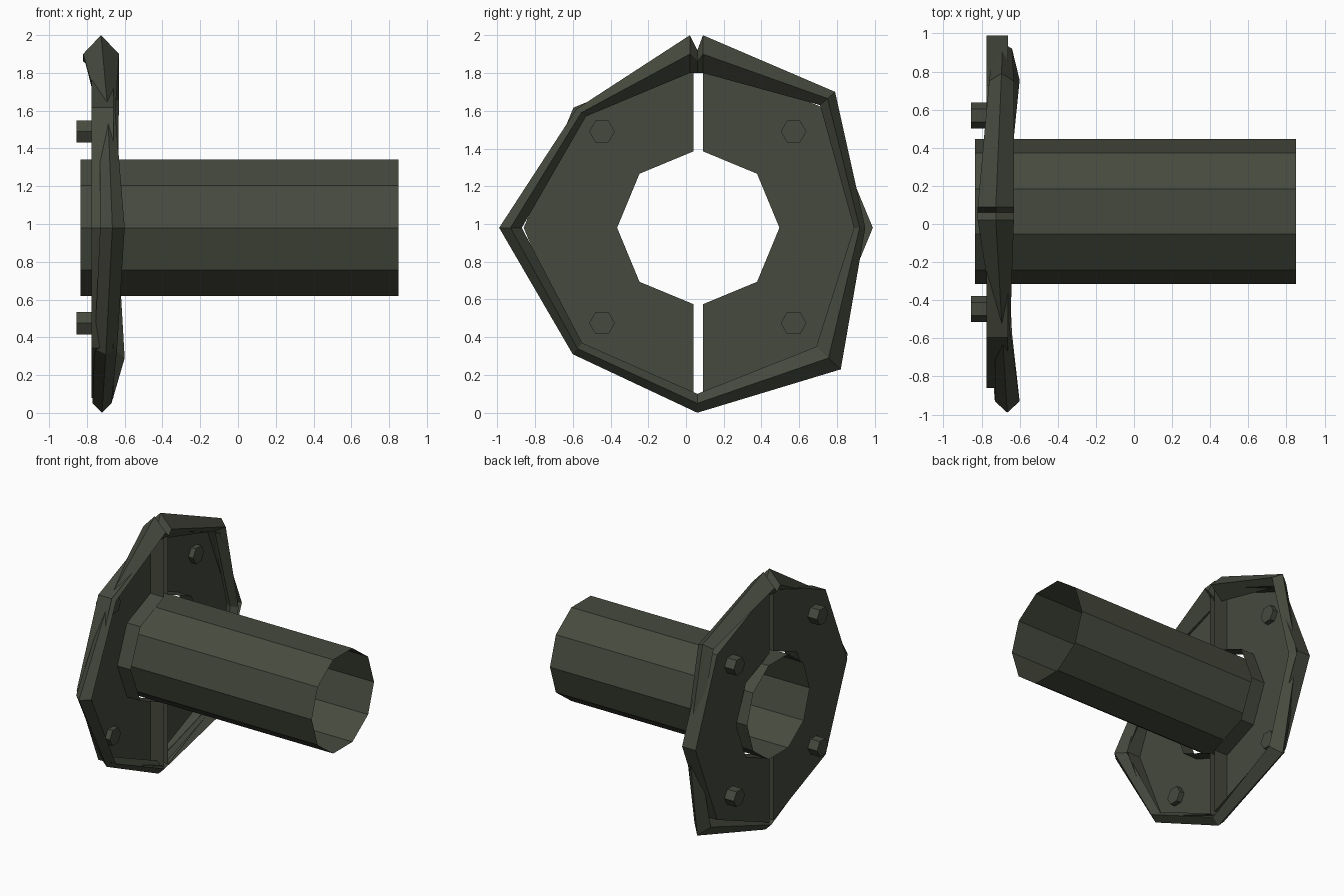
import bpy, bmesh, math
from mathutils import Vector

if "Cube" in bpy.data.objects:
    bpy.data.objects.remove(bpy.data.objects["Cube"])

CY, CZ = 0.065, 0.98          # pipe axis position in y and z

steel = bpy.data.materials.new("dark_olive_steel")
steel.diffuse_color = (0.061, 0.068, 0.048, 1)
steel.use_nodes = True
steel.node_tree.nodes["Principled BSDF"].inputs["Base Color"].default_value = steel.diffuse_color


def make(name, bm):
    bmesh.ops.recalc_face_normals(bm, faces=bm.faces)
    me = bpy.data.meshes.new(name)
    bm.to_mesh(me)
    bm.free()
    me.materials.append(steel)
    ob = bpy.data.objects.new(name, me)
    bpy.context.collection.objects.link(ob)
    return ob


def ring(n, r, y, z, start=0.0, count=None):
    """Points of a regular polygon in the y-z plane."""
    return [(y + r * math.cos(start + i * math.tau / n),
             z + r * math.sin(start + i * math.tau / n)) for i in range(count or n)]


def loft(bm, loops, closed=False):
    """Join equal loops of 3D points with quads."""
    vs = [[bm.verts.new(p) for p in lp] for lp in loops]
    n = len(vs[0])
    for i in range(len(vs) if closed else len(vs) - 1):
        a, b = vs[i], vs[(i + 1) % len(vs)]
        for j in range(n):
            k = (j + 1) % n
            bm.faces.new((a[j], a[k], b[k], b[j]))
    return vs


# Open ten-sided pipe
bm = bmesh.new()
pts = ring(10, 0.38, CY, CZ)
loft(bm, [[(x, y, z) for y, z in pts] for x in (-0.835, 0.85)])
make("pipe", bm)

# Two half flanges: a flat back plate with walls along every edge
for side, name in ((1, "right_half_flange"), (-1, "left_half_flange")):
    bm = bmesh.new()
    y0 = CY + side * 0.025
    start = -math.pi / 2 if side > 0 else math.pi / 2
    outer = ring(8, 0.90, y0, CZ, start, 5)
    inner = ring(8, 0.405, y0, CZ, start, 5)
    edge = outer + inner[::-1]
    back, front = loft(bm, [[(x, y, z) for y, z in edge] for x in (-0.775, -0.66)])
    for i in range(4):
        bm.faces.new((back[i], back[i + 1], back[8 - i], back[9 - i]))
    make(name, bm)

# Bent outer rim: diamond section through
# inner y, inner z, outer y, outer z, back x, front x
stations = [
    (0.06, 1.80, 0.06, 1.92, -0.82, -0.63),
    (0.09, 1.80, 0.09, 2.00, -0.82, -0.63),
    (0.71, 1.63, 0.79, 1.70, -0.76, -0.63),
    (0.89, 0.98, 0.95, 0.98, -0.74, -0.64),
    (0.69, 0.35, 0.82, 0.23, -0.74, -0.60),
    (0.06, 0.10, 0.06, 0.00, -0.77, -0.67),
    (-0.55, 0.37, -0.60, 0.31, -0.76, -0.64),
    (-0.87, 0.98, -0.99, 0.98, -0.73, -0.60),
    (-0.53, 1.57, -0.58, 1.61, -0.73, -0.65),
    (0.02, 1.80, 0.02, 2.00, -0.82, -0.63),
]
bm = bmesh.new()
loops = []
for iy, iz, oy, oz, xb, xf in stations:
    my, mz, mx = (iy + oy) / 2, (iz + oz) / 2, (xb + xf) / 2
    loops.append([(mx, iy, iz), (xf, my, mz), (mx, oy, oz), (xb, my, mz)])
loft(bm, loops, closed=True)
make("bent_rim", bm)

# Four hexagonal bolts through the plate
for i, y in enumerate((CY - 0.51, CY + 0.505)):
    for j, z in enumerate((0.475, 1.49)):
        bm = bmesh.new()
        pts = ring(6, 0.068, y, z)
        a, b = loft(bm, [[(x, py, pz) for py, pz in pts] for x in (-0.855, -0.735)])
        bm.faces.new(a)
        bm.faces.new(b)
        make(f"bolt_{i}_{j}", bm)
